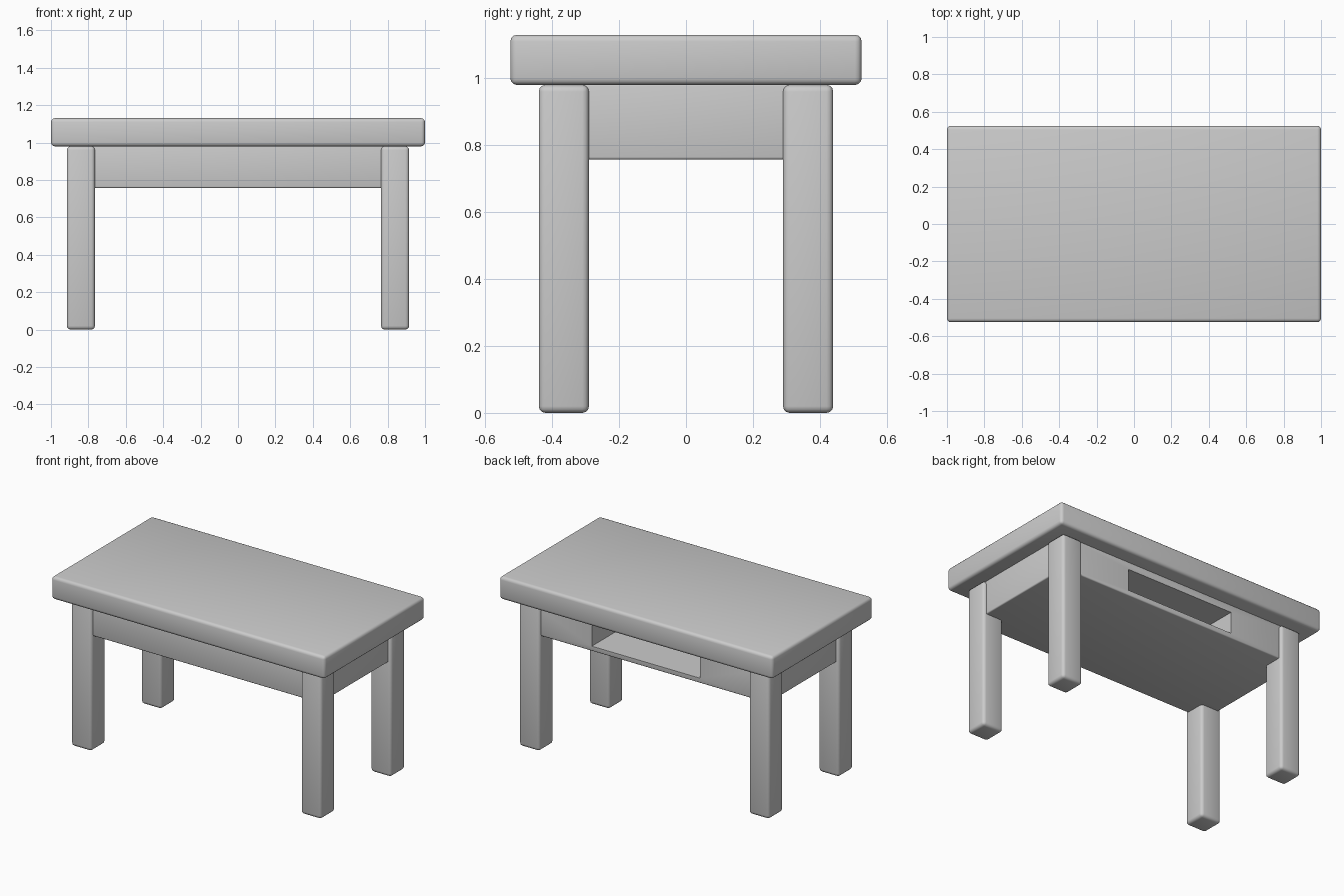
import bpy
import bmesh

if "Cube" in bpy.data.objects:
    bpy.data.objects.remove(bpy.data.objects["Cube"])

grey = bpy.data.materials.new("light grey")
grey.diffuse_color = (0.6, 0.6, 0.6, 1)
grey.use_nodes = True
grey.node_tree.nodes["Principled BSDF"].inputs["Base Color"].default_value = grey.diffuse_color


def box(name, lo, hi, bevel=0.0, hidden=False):
    """Axis-aligned box between two corners, with optional rounded edges."""
    bm = bmesh.new()
    bmesh.ops.create_cube(bm, size=1)
    for v in bm.verts:
        v.co = [(a + b) / 2 + c * (b - a) for a, b, c in zip(lo, hi, v.co)]
    if bevel:
        bmesh.ops.bevel(bm, geom=bm.edges[:], offset=bevel, segments=3,
                        profile=0.5, affect='EDGES')
    me = bpy.data.meshes.new(name)
    bm.to_mesh(me)
    bm.free()
    ob = bpy.data.objects.new(name, me)
    bpy.context.collection.objects.link(ob)
    me.materials.append(grey)
    ob.hide_render = hidden
    if bevel:
        bpy.ops.object.select_all(action='DESELECT')
        bpy.context.view_layer.objects.active = ob
        ob.select_set(True)
        bpy.ops.object.shade_smooth_by_angle()
    return ob


# thick rounded top
box("table_top", (-1, -0.525, 0.98), (1, 0.525, 1.13), 0.02)

# four square legs
for sx, side in ((-1, "left"), (1, "right")):
    for sy, end in ((-1, "front"), (1, "back")):
        x, y = sx * 0.84, sy * 0.365
        box(f"{end}_{side}_leg", (x - 0.075, y - 0.075, 0),
            (x + 0.075, y + 0.075, 0.98), 0.02)

# apron box under the top, with an open shelf cut into the back
apron = box("apron", (-0.895, -0.42, 0.757), (0.895, 0.42, 0.985), 0.008)
cutter = box("shelf_cutter", (-0.395, -0.38, 0.79), (0.395, 0.6, 0.932), hidden=True)
cutter.hide_set(True)
cut = apron.modifiers.new("shelf opening", 'BOOLEAN')
cut.operation = 'DIFFERENCE'
cut.solver = 'EXACT'
cut.object = cutter
